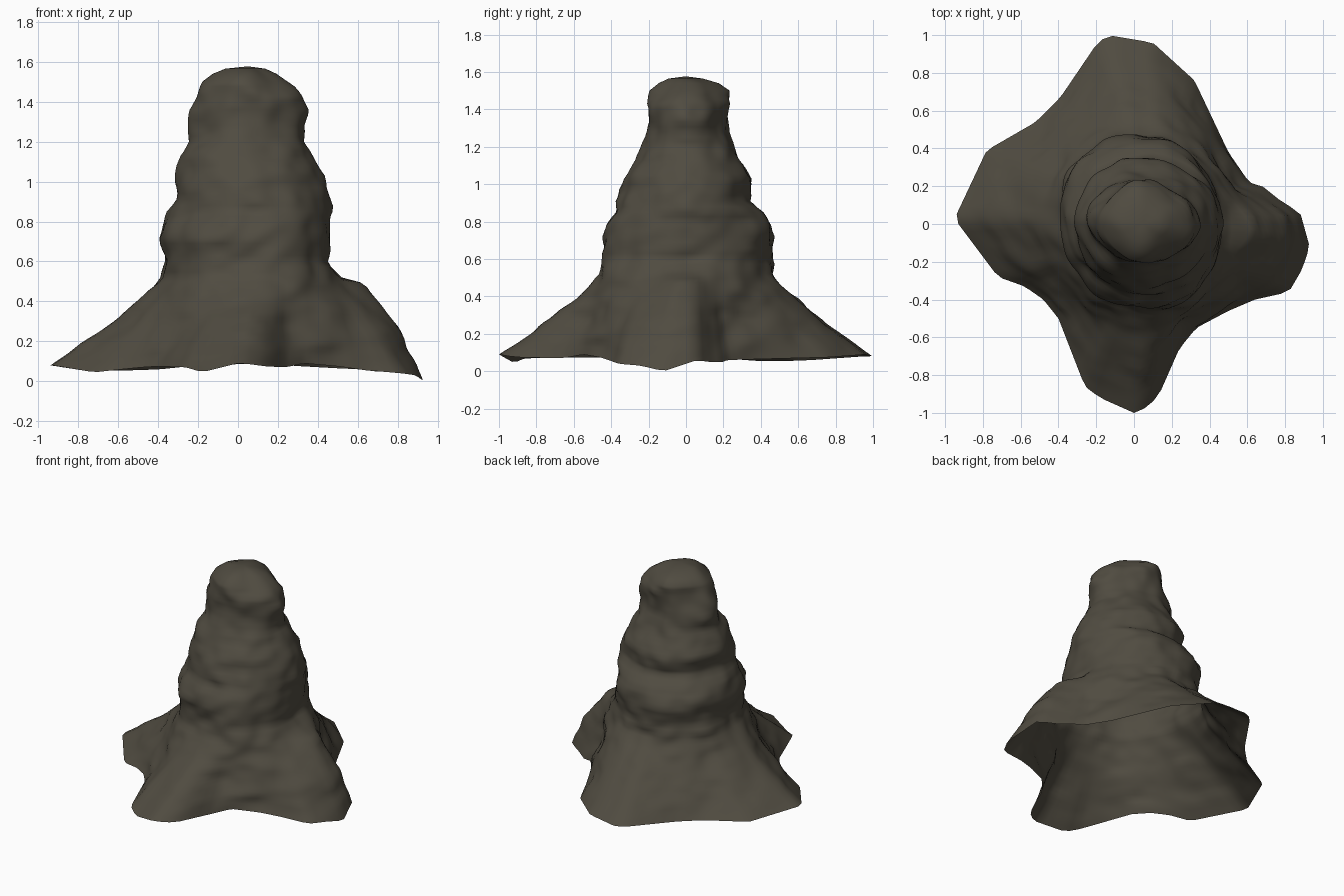
import bpy, bmesh, math
from mathutils import Vector, noise

if "Cube" in bpy.data.objects:
    bpy.data.objects.remove(bpy.data.objects["Cube"])

SIDES = 112

# Skirt outline, counter-clockwise: x, y, z
RIM = [(0.93, -0.12, 0), (0.88, 0.06, 0.06), (0.78, 0.12, 0.05), (0.68, 0.20, 0.05),
       (0.61, 0.22, 0.06), (0.50, 0.38, 0.065), (0.32, 0.76, 0.075), (0.10, 0.96, 0.09),
       (-0.14, 1.0, 0.08), (-0.20, 0.95, 0.08), (-0.39, 0.67, 0.06), (-0.52, 0.54, 0.055),
       (-0.78, 0.39, 0.055), (-0.94, 0.05, 0.08), (-0.93, 0.0, 0.08), (-0.72, -0.28, 0.045),
       (-0.58, -0.33, 0.06), (-0.48, -0.40, 0.07), (-0.40, -0.50, 0.075), (-0.26, -0.86, 0.07),
       (-0.18, -0.92, 0.045), (0.0, -1.0, 0.09), (0.07, -0.97, 0.085), (0.13, -0.91, 0.075),
       (0.24, -0.66, 0.07), (0.33, -0.55, 0.09), (0.50, -0.46, 0.075), (0.64, -0.40, 0.055),
       (0.82, -0.36, 0.04), (0.89, -0.24, 0.03)]

# Column silhouette: z, left, right, front, back
COLUMN = [(0.52, -0.375, 0.50, -0.44, 0.46), (0.60, -0.37, 0.45, -0.43, 0.45),
          (0.72, -0.39, 0.45, -0.45, 0.475), (0.78, -0.385, 0.455, -0.43, 0.455),
          (0.85, -0.365, 0.47, -0.38, 0.40), (0.91, -0.315, 0.455, -0.37, 0.335),
          (1.03, -0.305, 0.435, -0.33, 0.345), (1.13, -0.295, 0.38, -0.26, 0.285),
          (1.20, -0.26, 0.345, -0.235, 0.255), (1.28, -0.25, 0.335, -0.215, 0.24),
          (1.36, -0.24, 0.35, -0.22, 0.24), (1.43, -0.205, 0.33, -0.22, 0.245),
          (1.50, -0.165, 0.25, -0.18, 0.225), (1.54, -0.11, 0.19, -0.13, 0.17),
          (1.565, -0.06, 0.14, -0.09, 0.09)]


def angle_of(p):
    return math.atan2(p[1], p[0])


def rim_point(a):
    """Point on the skirt outline in direction a."""
    for i, p in enumerate(RIM):
        q = RIM[(i + 1) % len(RIM)]
        span = (angle_of(q) - angle_of(p)) % math.tau
        off = (a - angle_of(p)) % math.tau
        if off <= span:
            return Vector(p).lerp(Vector(q), off / span)
    return Vector(RIM[0])


def clamp(v):
    return max(0.0, min(1.0, v))


def column_point(row, a):
    """Oval section: wider on two corners low down, knobbly at the top."""
    z, w, e, s, n = row
    k = 1 + 0.10 * clamp((0.9 - z) / 0.35) * max(0, -math.sin(2 * a))
    k -= 0.10 * clamp((z - 1.15) / 0.2) * math.sin(2 * a) ** 2
    return Vector(((w + e) / 2 + (e - w) / 2 * math.cos(a) * k,
                   (s + n) / 2 + (n - s) / 2 * math.sin(a) * k, z))


def near(a, centre, width):
    d = (a - centre + math.pi) % math.tau - math.pi
    return math.exp(-(d / width) ** 2)


def skirt_point(s, a):
    """Concave slope from the rim up to the column, with a mound on the right."""
    rim, top = rim_point(a), column_point(COLUMN[0], a)
    power = 1.15 + 0.25 * near(a, 2.36, 0.4) - 0.3 * near(a, -0.85, 0.35)
    power *= 1 - 0.58 * near(a, -0.04, 0.42 - 0.15 * s)
    p = top.lerp(rim, (1 - s) ** power)
    p.z = rim.z + (top.z - rim.z) * s
    return p


def weather(p, fade):
    """Push a point in or out for lumpy, layered rock."""
    k = noise.noise(Vector((p.x * 4, p.y * 4, p.z * 5.5))) * 0.028
    k += noise.noise(Vector((p.x * 9 + 5, p.y * 9, p.z * 13))) * 0.016
    out = Vector((p.x - 0.04, p.y, 0.0))
    if out.length > 0.01:
        p = p + out.normalized() * k * fade
    return p


angles = [math.tau * i / SIDES for i in range(SIDES)]
rings = []
# Flared skirt rings
STEPS = 20
for j in range(STEPS):
    s = j / STEPS
    rings.append([weather(skirt_point(s, a), min(1, s * 5)) for a in angles])
# Column rings
for lo, hi in zip(COLUMN, COLUMN[1:]):
    n = max(1, round((hi[0] - lo[0]) / 0.027))
    for j in range(n):
        row = [u + (v - u) * j / n for u, v in zip(lo, hi)]
        rings.append([weather(column_point(row, a), 1.0) for a in angles])
rings.append([weather(column_point(COLUMN[-1], a), 0.5) for a in angles])

# One open shell, closed by a fan at the summit
bm = bmesh.new()
loops = [[bm.verts.new(p) for p in ring] for ring in rings]
for low, up in zip(loops, loops[1:]):
    for i in range(SIDES):
        k = (i + 1) % SIDES
        bm.faces.new((low[i], low[k], up[k], up[i]))
summit = bm.verts.new((0.05, 0.0, 1.577))
for i in range(SIDES):
    bm.faces.new((loops[-1][i], loops[-1][(i + 1) % SIDES], summit))
for f in bm.faces:
    f.smooth = True

mesh = bpy.data.meshes.new("rock_spire")
bm.to_mesh(mesh)
bm.free()
rock = bpy.data.objects.new("rock_spire", mesh)
bpy.context.collection.objects.link(rock)

stone = bpy.data.materials.new("dark_olive_stone")
stone.diffuse_color = (0.08, 0.071, 0.052, 1)
stone.use_nodes = True
stone.node_tree.nodes["Principled BSDF"].inputs["Base Color"].default_value = stone.diffuse_color
mesh.materials.append(stone)
